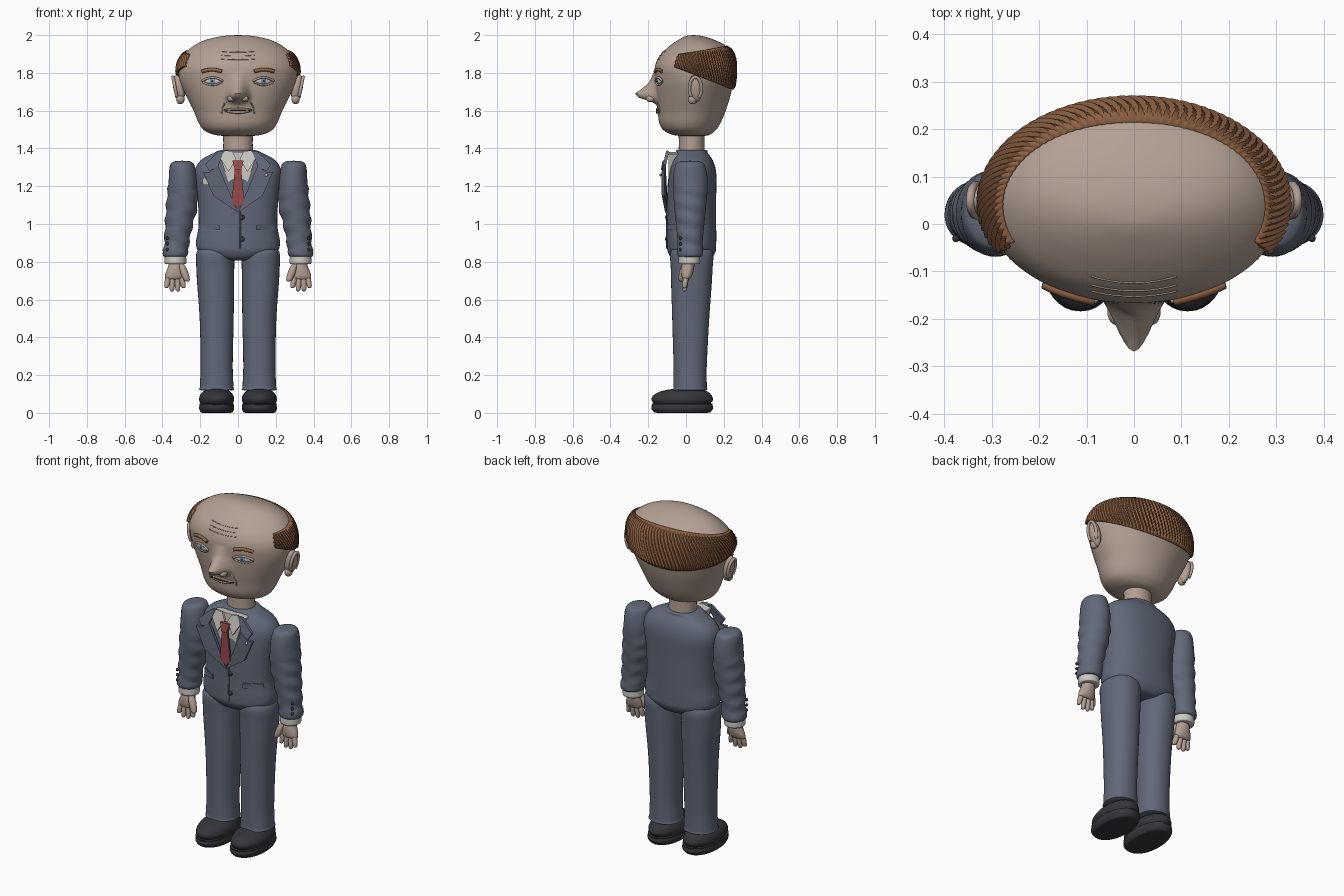
import bpy, bmesh, math
from mathutils import Vector

if "Cube" in bpy.data.objects:
    bpy.data.objects.remove(bpy.data.objects["Cube"])

def mat(name, *c):
    m = bpy.data.materials.new(name)
    m.diffuse_color = (*c, 1)
    m.use_nodes = True
    m.node_tree.nodes["Principled BSDF"].inputs["Base Color"].default_value = m.diffuse_color
    return m

SKIN = mat("skin", .45, .35, .29)
SUIT = mat("suit", .12, .14, .19)
HAIR = mat("hair", .27, .12, .055)
WHITE = mat("shirt_white", .6, .58, .54)
TIE = mat("tie_red", .33, .07, .07)
DARK = mat("dark", .035, .037, .042)
BLUE = mat("iris_blue", .15, .32, .5)
LIP = mat("lip", .32, .19, .15)

def finish(name, bm, m, angle=40):
    bmesh.ops.recalc_face_normals(bm, faces=bm.faces)
    me = bpy.data.meshes.new(name)
    bm.to_mesh(me)
    bm.free()
    me.materials.append(m)
    for p in me.polygons:
        p.use_smooth = True
    me.set_sharp_from_angle(angle=math.radians(angle))
    ob = bpy.data.objects.new(name, me)
    bpy.context.collection.objects.link(ob)
    return ob

def interp(keys, t):
    """Smooth curve through the key tuples."""
    i = min(int(t), len(keys) - 2)
    f = t - i
    k = [keys[max(0, min(len(keys) - 1, i + j))] for j in (-1, 0, 1, 2)]
    return [b + .5 * f * (c - a + f * (2*a - 5*b + 4*c - d + f * (3*(b - c) + d - a)))
            for a, b, c, d in zip(*k)]

def loft(name, keys, m, seg=32, steps=4, fn=None, power=2.0):
    """Skin through (z, cx, cy, rx, ry) rings."""
    bm = bmesh.new()
    rows = []
    n = (len(keys) - 1) * steps
    for r in range(n + 1):
        z, cx, cy, rx, ry = interp(keys, r / steps)
        row = []
        for j in range(seg):
            a = 2 * math.pi * j / seg
            c, s = math.cos(a), math.sin(a)
            p = Vector((cx + rx * math.copysign(abs(c) ** (2 / power), c),
                        cy + ry * math.copysign(abs(s) ** (2 / power), s), z))
            row.append(bm.verts.new(fn(p) if fn else p))
        rows.append(row)
    for a, b in zip(rows, rows[1:]):
        for j in range(seg):
            bm.faces.new((a[j], a[(j+1) % seg], b[(j+1) % seg], b[j]))
    bm.faces.new(rows[0])
    bm.faces.new(rows[-1])
    return finish(name, bm, m, 50)

def ball(name, loc, size, m, rot=(0, 0, 0)):
    bm = bmesh.new()
    bmesh.ops.create_uvsphere(bm, u_segments=24, v_segments=14, radius=1)
    ob = finish(name, bm, m, 60)
    ob.location, ob.scale, ob.rotation_euler = loc, size, rot
    return ob

def panel(name, pts, y, m, thick=.012):
    """Thin cloth piece from an (x, z) outline; y gives its front surface."""
    bm = bmesh.new()
    f = [bm.verts.new((x, y(x, z), z)) for x, z in pts]
    b = [bm.verts.new((x, y(x, z) + thick, z)) for x, z in pts]
    bm.faces.new(f)
    bm.faces.new(b[::-1])
    for i in range(len(pts)):
        j = (i + 1) % len(pts)
        bm.faces.new((f[i], b[i], b[j], f[j]))
    return finish(name, bm, m, 30)

def wire(name, pts, r, m):
    cu = bpy.data.curves.new(name, 'CURVE')
    cu.dimensions = '3D'
    cu.bevel_depth, cu.bevel_resolution, cu.use_fill_caps = r, 2, True
    sp = cu.splines.new('POLY')
    sp.points.add(len(pts) - 1)
    for q, p in zip(sp.points, pts):
        q.co = (*p, 1)
    cu.materials.append(m)
    ob = bpy.data.objects.new(name, cu)
    bpy.context.collection.objects.link(ob)

# Head, with the nose drawn out of the same skin
prof = [(1.468, .001, .03, .03), (1.468, .1, -.05, .11), (1.49, .17, -.11, .15), (1.53, .205, -.14, .18),
        (1.6, .235, -.15, .21), (1.68, .275, -.16, .235), (1.76, .308, -.165, .25), (1.83, .313, -.165, .253),
        (1.89, .29, -.14, .245), (1.94, .24, -.09, .215), (1.975, .17, -.04, .15), (1.995, .08, .0, .085),
        (2.0, .001, .04, .04)]
HEAD = [(z, 0, (f + b) / 2, w, (b - f) / 2) for z, w, f, b in prof]
NOSE = [(1.63, 0), (1.65, .03), (1.667, .09), (1.69, .11), (1.71, .078), (1.75, .03), (1.81, 0)]

def nose(p):
    if p.y < 0:
        for (z0, a0), (z1, a1) in zip(NOSE, NOSE[1:]):
            if z0 <= p.z < z1:
                w = .08 - .2 * max(0, p.z - 1.68)
                u = max(0, 1 - abs(p.x) / w)
                p.y -= (a0 + (a1 - a0) * (p.z - z0) / (z1 - z0)) * u * u * (3 - 2 * u)
    return p

loft("head", HEAD, SKIN, 160, 7, nose)

def ring_at(keys, z):
    lo, hi = 1, len(keys) - 1
    for _ in range(30):
        mid = (lo + hi) / 2
        lo, hi = (mid, hi) if interp(keys, mid)[0] < z else (lo, mid)
    return interp(keys, lo)

def front(keys, x, z, off=0):
    _, _, cy, rx, ry = ring_at(keys, z)
    return cy - ry * math.sqrt(max(0, 1 - (x / rx) ** 2)) - off

def on_face(x, z, off=0):
    return (x, front(HEAD, x, z, off), z)

# Hair band around the sides and back, with combed ridges
bm = bmesh.new()
NC, NR = 240, 14
grid = []
for i in range(NC + 1):
    a = -.5 + (math.pi + 1) * i / NC
    f = (math.sin(a) + .48) / 1.48
    col = []
    for r in range(NR + 1):
        z = 1.83 - .12 * f + (.07 + .165 * f) * r / NR
        _, _, cy, rx, ry = ring_at(HEAD, z)
        off = .008 + .01 * (((i + r) % 4) / 3) * (0 < r < NR)
        col.append(bm.verts.new(((rx + off) * math.cos(a), cy + (ry + off) * math.sin(a), z)))
    grid.append(col)
for a, b in zip(grid, grid[1:]):
    for r in range(NR):
        bm.faces.new((a[r], b[r], b[r+1], a[r+1]))
hair = finish("hair_band", bm, HAIR, 35)
sol = hair.modifiers.new("thickness", 'SOLIDIFY')
sol.thickness, sol.offset = .012, -1

# Mouth, chin crease and forehead wrinkles
def face_line(name, pts, r, m, off=0):
    wire(name, [on_face(x, z, off) for x, z in pts], r, m)

xs = [i / 6 - 1 for i in range(13)]
face_line("upper_lip", [(.07 * u, 1.608 - .008 * u * u) for u in xs], .008, LIP)
face_line("lower_lip", [(.055 * u, 1.592 + .008 * u * u) for u in xs], .009, SKIN, .002)
face_line("mouth_line", [(.075 * u, 1.6 + .004 * u * u) for u in xs], .003, DARK, .007)
for k in range(3):
    face_line("forehead_wrinkle", [(.09 * u, 1.87 + .02 * k + .004 * u * u) for u in xs], .002, SKIN, .001)

# Neck
loft("neck", [(1.36, 0, .03, .08, .07), (1.43, 0, .03, .078, .068), (1.5, 0, .03, .08, .07)], SKIN)

# Jacket body
TORSO = [(.81, 0, .03, .001, .001), (.81, 0, .03, .09, .09), (.85, 0, .03, .2, .125), (.9, 0, .03, .222, .13),
         (1.0, 0, .03, .208, .13), (1.15, 0, .03, .215, .13), (1.27, 0, .035, .23, .125), (1.335, 0, .035, .2, .108),
         (1.375, 0, .03, .13, .085), (1.392, 0, .03, .085, .075), (1.392, 0, .03, .001, .001)]
loft("jacket_body", TORSO, SUIT, 64, 5, power=2.3)

# Shirt front, tie and jacket trim
def chest(off):
    return lambda x, z: -.1 - off - .025 * math.sin(max(0, min(1, (z - 1.05) / .33)) * math.pi)

panel("shirt_front", [(0, 1.07), (.1, 1.37), (.05, 1.38), (-.05, 1.38), (-.1, 1.37)], chest(-.01), WHITE, .05)
panel("tie_blade", [(0, 1.08), (.033, 1.12), (.017, 1.29), (-.017, 1.29), (-.033, 1.12)], chest(.006), TIE)
panel("tie_knot", [(.016, 1.285), (.03, 1.335), (-.03, 1.335), (-.016, 1.285)], chest(.014), TIE, .022)
for s in (-1, 1):
    panel("shirt_collar", [(s*x, z) for x, z in [(.01, 1.345), (.05, 1.275), (.095, 1.35), (.07, 1.39), (.03, 1.385)]],
          chest(.004), WHITE)
    panel("lapel_lower", [(s*x, z) for x, z in [(.0, 1.06), (.105, 1.31), (.15, 1.275), (.185, 1.275), (.13, 1.15)]],
          chest(.008), SUIT, .016)
    panel("lapel_upper", [(s*x, z) for x, z in [(.105, 1.305), (.075, 1.385), (.1, 1.385), (.175, 1.315), (.15, 1.28)]],
          chest(.006), SUIT, .016)
    flap = [(.095, .97), (.1, .995), (.15, 1.0), (.19, .995), (.195, .97), (.15, .967)]
    panel("pocket_flap", [(s*x, z) for x, z in flap], lambda x, z: front(TORSO, x, z, .016), SUIT, .025)
panel("pocket_square", [(-.185, 1.205), (-.14, 1.21), (-.145, 1.225), (-.165, 1.235), (-.18, 1.25), (-.19, 1.23)],
      lambda x, z: front(TORSO, x, z, .03), WHITE, .03)
wire("jacket_opening", [(.012, front(TORSO, 0, z, .001), z) for z in (1.07, 1.0, .93, .87)], .004, SUIT)
for z in (1.035, .92):
    ball("jacket_button", (.022, front(TORSO, 0, z, .003), z), (.013, .007, .013), DARK)
ball("lapel_pin", (.15, -.135, 1.26), (.008, .005, .008), WHITE)

for s in (-1, 1):
    # Eyes, lids, brows and cheek folds
    ball("eyeball", on_face(s*.135, 1.757, -.004), (.045, .012, .018), WHITE, (0, 0, s*.33))
    ball("iris", on_face(s*.135, 1.757, .006), (.015, .004, .015), BLUE, (0, 0, s*.33))
    ball("pupil", on_face(s*.135, 1.757, .009), (.006, .003, .006), DARK, (0, 0, s*.33))
    face_line("upper_lid", [(s*(.135 + .055*u), 1.757 + .018*(1 - u*u)) for u in xs], .006, SKIN, .004)
    face_line("lower_lid", [(s*(.135 + .05*u), 1.752 - .016*(1 - u*u)) for u in xs], .005, SKIN, .003)
    face_line("eyebrow", [(s*(.138 + .052*u), 1.807 + .01*(1 - u*u)) for u in xs], .01, HAIR, .003)
    face_line("cheek_fold", [(s*.05, 1.66), (s*.07, 1.64), (s*.085, 1.61), (s*.085, 1.585)], .004, SKIN)
    ball("nostril_wing", (s*.036, -.185, 1.663), (.02, .028, .018), SKIN)

    # Ears: disc, raised rim and lobe
    tilt = (0, s*.2, s*-.25)
    ball("ear", (s*.313, .048, 1.715), (.028, .037, .075), SKIN, tilt)
    rim = [(s*(.333 + .012*math.sin(a)), .05 + .032*math.cos(a), 1.718 + .06*math.sin(a))
           for a in [-.9 + i * .3 for i in range(17)]]
    wire("ear_rim", rim, .009, SKIN)
    ball("ear_lobe", (s*.305, .035, 1.66), (.022, .024, .026), SKIN)

    # Sleeve with soft folds
    def folds(p):
        k = .004 * math.sin(p.z * 75 + p.y * 18) * (.86 < p.z < 1.2)
        return Vector((p.x + s * k, p.y, p.z))
    arm = [(1.335, .295, .022, .001, .001), (1.33, .295, .022, .045, .055), (1.305, .295, .022, .066, .08),
           (1.22, .292, .023, .076, .092), (1.1, .297, .022, .083, .085), (1.0, .312, .022, .074, .075),
           (.9, .325, .022, .066, .066), (.83, .333, .022, .062, .064), (.83, .333, .022, .001, .001)]
    loft("sleeve", [(z, s*x, y, a, b) for z, x, y, a, b in arm], SUIT, 40, 7, folds)
    loft("shirt_cuff", [(z, s*.331, .018, r, r) for z, r in [(.85, .056), (.82, .057), (.79, .056), (.788, .04)]], WHITE)
    for k in range(3):
        ball("cuff_button", (s*.375, -.03, .865 + .03*k), (.008, .008, .009), DARK)

    # Hand: palm, four fingers and thumb
    palm = [(.82, .33, .015, .03, .028), (.775, .33, .01, .04, .034), (.735, .335, .005, .05, .03),
            (.71, .338, .002, .045, .02), (.705, .338, .002, .005, .003)]
    loft("palm", [(z, s*x, y, a, b) for z, x, y, a, b in palm], SKIN, 24)

    def finger(name, x0, x1, y0, y1, z0, z1, r):
        path = [(0, .6), (.3, 1), (.65, 1), (.9, .8), (.98, .45), (1, .02)]
        loft(name, [(z0 + (z1-z0)*t, s*(x0 + (x1-x0)*t), y0 + (y1-y0)*t, r*k, r*k) for t, k in path], SKIN, 14, 3)
    for x0, x1, tip in [(.303, .287, .66), (.324, .318, .643), (.346, .35, .643), (.366, .38, .66)]:
        finger("finger", x0, x1, .002, -.008, .735, tip, .0145)
    finger("thumb", .3, .268, -.008, -.025, .79, .695, .02)

    # Trouser leg
    leg = [(.88, .12, .03, .001, .001), (.865, .12, .03, .092, .105), (.75, .12, .03, .1, .11), (.5, .113, .025, .09, .098),
           (.25, .113, .022, .085, .088), (.14, .113, .022, .089, .088), (.12, .113, .022, .085, .084),
           (.12, .113, .022, .001, .001)]
    loft("trouser_leg", [(z, s*x, y, a, b) for z, x, y, a, b in leg], SUIT, 40, 5, power=2.2)

    # Shoe sole and upper
    sole = [(0, .01), (0, .8), (.01, .94), (.026, 1), (.042, .97), (.05, .9), (.052, .02)]
    loft("shoe_sole", [(z, s*.113, -.02, .093*k, .164*k) for z, k in sole], DARK, 40, 3, power=2.2)
    upper = [(.045, .9, -.02), (.07, 1, -.02), (.095, .93, -.018), (.115, .74, -.01), (.127, .4, .0), (.13, .02, .01)]
    loft("shoe_upper", [(z, s*.113, y, .093*k, .163*k) for z, k, y in upper], DARK, 40, 4)
